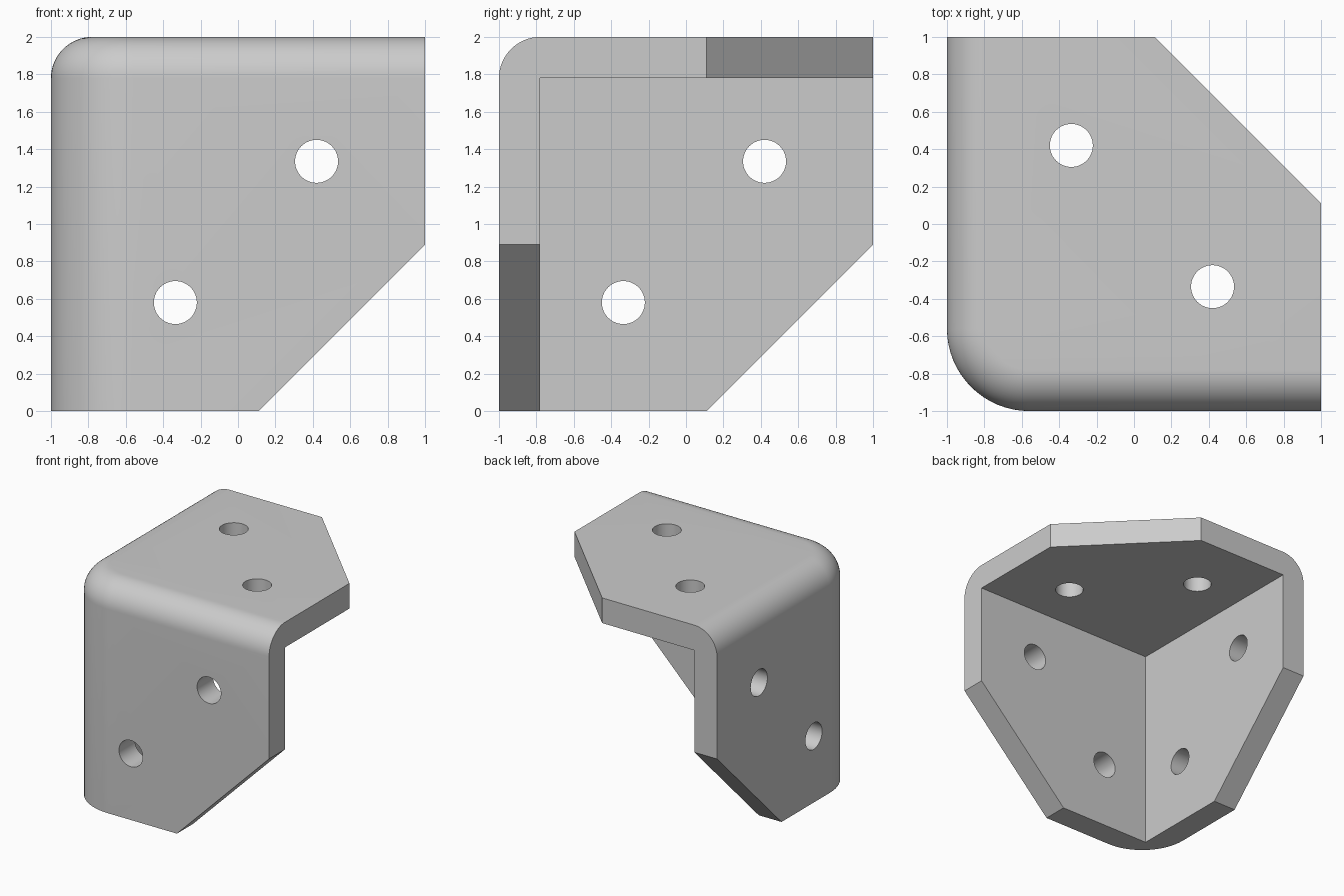
import bpy
import bmesh
from math import sin, cos, pi

cube = bpy.data.objects.get("Cube")
if cube:
    bpy.data.objects.remove(cube, do_unlink=True)

WALL = 0.22        # plate thickness and top fillet radius
CORNER = 0.44      # radius of the upright corner
CHAMFER = 1.11     # chamfer line: u + v = CHAMFER
STEPS = 16

grey = bpy.data.materials.new("light grey")
grey.use_nodes = True
colour = (0.6, 0.6, 0.6, 1)
grey.diffuse_color = colour
grey.node_tree.nodes["Principled BSDF"].inputs["Base Color"].default_value = colour


def loft(name, rings):
    """Closed solid skinned through rings of equal length."""
    bm = bmesh.new()
    loops = [[bm.verts.new(p) for p in ring] for ring in rings]
    for a, b in zip(loops, loops[1:]):
        for i in range(len(a)):
            j = (i + 1) % len(a)
            bm.faces.new((a[i], a[j], b[j], b[i]))
    bm.faces.new(loops[0])
    bm.faces.new(loops[-1])
    bmesh.ops.recalc_face_normals(bm, faces=bm.faces)
    mesh = bpy.data.meshes.new(name)
    bm.to_mesh(mesh)
    bm.free()
    mesh.materials.append(grey)
    obj = bpy.data.objects.new(name, mesh)
    bpy.context.collection.objects.link(obj)
    return obj


def outline(inset, z):
    """Plan of the block with its rounded corner, shrunk on the outer sides."""
    c, r = CORNER - 1, CORNER - inset
    arc = [(c - r * cos(t), c - r * sin(t), z)
           for t in (pi / 2 * i / STEPS for i in range(STEPS + 1))]
    return [(1, 1, z), (-1 + inset, 1, z)] + arc + [(1, -1 + inset, z)]


# Outer block with rounded upright corner and filleted top edge
rings = [outline(0, 0)]
for i in range(STEPS + 1):
    t = pi / 2 * i / STEPS
    rings.append(outline(WALL * (1 - cos(t)), 2 - WALL + WALL * sin(t)))
bracket = loft("corner_bracket", rings)
bpy.context.view_layer.objects.active = bracket
bracket.select_set(True)


def cut(cutter):
    mod = bracket.modifiers.new("cut", "BOOLEAN")
    mod.operation = "DIFFERENCE"
    mod.solver = "EXACT"
    mod.object = cutter
    bpy.ops.object.modifier_apply(modifier=mod.name)
    bpy.data.objects.remove(cutter, do_unlink=True)


# Hollow that leaves three plates
lo, hi = WALL - 1, 1.5
square = [(lo, lo), (hi, lo), (hi, hi), (lo, hi)]
cut(loft("hollow", [[(x, y, z) for x, y in square] for z in (-0.5, 2 - WALL)]))

# Each plate has its own u, v directions and w through its thickness
plates = [
    lambda u, v, w: (u, w, 1 - v),   # front
    lambda u, v, w: (w, u, 1 - v),   # side
    lambda u, v, w: (u, v, 1 - w),   # top
]
triangle = [(CHAMFER - hi, hi), (hi, CHAMFER - hi), (hi, hi)]


def circle(u, v, r=0.115, n=48):
    return [(u + r * cos(2 * pi * i / n), v + r * sin(2 * pi * i / n))
            for i in range(n)]


# Chamfered outer corner and two bolt holes in every plate
for place in plates:
    for shape in (triangle, circle(0.42, -0.335), circle(-0.335, 0.42)):
        cut(loft("cutter", [[place(u, v, w) for u, v in shape]
                            for w in (-1.2, -0.6)]))

bpy.ops.object.shade_smooth_by_angle(angle=pi / 6)
